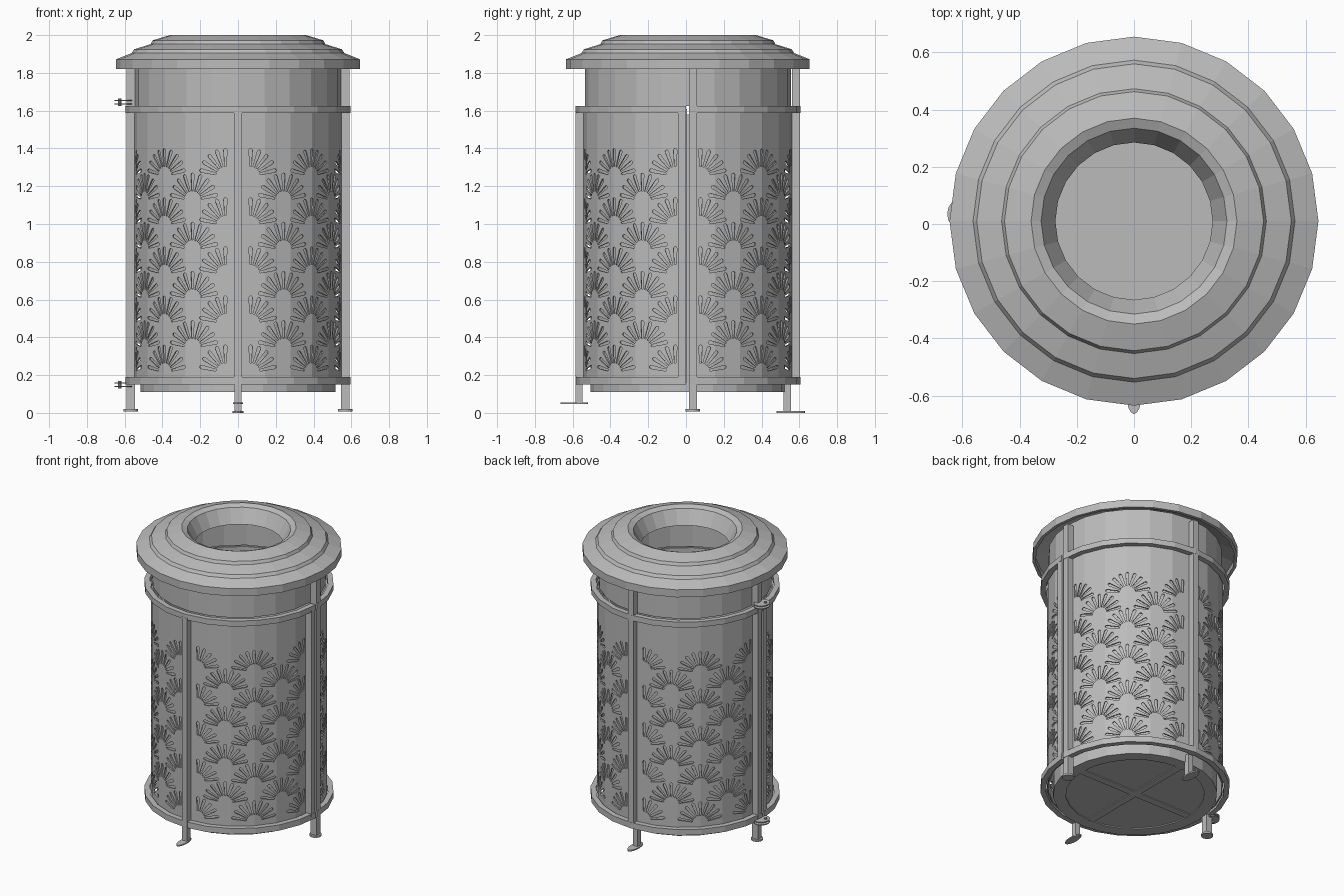
import bpy, bmesh, math
from mathutils import Vector, Matrix

cube = bpy.data.objects.get("Cube")
if cube:
    bpy.data.objects.remove(cube)

CY = 0.01            # centre of the round body
STEP = math.radians(15)

steel = bpy.data.materials.new("grey_steel")
steel.use_nodes = True
GREY = (0.5, 0.5, 0.5, 1)
steel.diffuse_color = GREY
steel.node_tree.nodes["Principled BSDF"].inputs["Base Color"].default_value = GREY


def add_mesh(name, bm, turn=0):
    bmesh.ops.recalc_face_normals(bm, faces=bm.faces)
    mesh = bpy.data.meshes.new(name)
    bm.to_mesh(mesh)
    bm.free()
    mesh.materials.append(steel)
    return place(name, mesh, turn)


def place(name, mesh, turn=0):
    obj = bpy.data.objects.new(name, mesh)
    obj.location.y = CY
    obj.rotation_euler.z = math.radians(turn)
    bpy.context.collection.objects.link(obj)
    return obj


def lathe(name, profile, start=0, end=360):
    """Revolve a closed (radius, z) profile with a facet every 15 degrees."""
    full = end - start == 360
    inner = [a for a in range(0, 361, 15) if start < a < end]
    angles = [math.radians(a) for a in [start] + inner + ([] if full else [end])]
    bm = bmesh.new()
    rings = [[bm.verts.new((r * math.cos(a), r * math.sin(a), z)) for r, z in profile]
             for a in angles]
    n = len(profile)
    pairs = list(zip(rings, rings[1:])) + ([(rings[-1], rings[0])] if full else [])
    for p, q in pairs:
        for i in range(n):
            j = (i + 1) % n
            bm.faces.new((p[i], p[j], q[j], q[i]))
    if not full:
        bm.faces.new(rings[0])
        bm.faces.new(rings[-1])
    return add_mesh(name, bm)


def tube(name, r0, r1, z0, z1, start=0, end=360):
    return lathe(name, [(r0, z0), (r1, z0), (r1, z1), (r0, z1)], start, end)


def box(name, x0, x1, y0, y1, z0, z1, turn=0):
    bm = bmesh.new()
    bmesh.ops.create_cube(bm, size=1)
    mid = Vector((x0 + x1, y0 + y1, z0 + z1)) / 2
    scale = Matrix.Diagonal((x1 - x0, y1 - y0, z1 - z0, 1))
    bmesh.ops.transform(bm, matrix=Matrix.Translation(mid) @ scale, verts=bm.verts)
    return add_mesh(name, bm, turn)


def disc(name, x, y, z0, z1, rx, ry, sides=16):
    bm = bmesh.new()
    bmesh.ops.create_cone(bm, cap_ends=True, segments=sides, radius1=1, radius2=1, depth=1)
    scale = Matrix.Diagonal((rx, ry, z1 - z0, 1))
    bmesh.ops.transform(bm, matrix=Matrix.Translation((x, y, (z0 + z1) / 2)) @ scale,
                        verts=bm.verts)
    return add_mesh(name, bm)


# Stepped lid with a funnel opening
lathe("lid", [(0.275, 1.89), (0.325, 1.985), (0.36, 2.0), (0.453, 1.972), (0.463, 1.952),
              (0.55, 1.925), (0.563, 1.905), (0.645, 1.872), (0.645, 1.82), (0.625, 1.82),
              (0.625, 1.855), (0.54, 1.89), (0.36, 1.975), (0.33, 1.97), (0.285, 1.885)])

# Upper band, inner liner and floor with a cross underneath
tube("upper_band", 0.535, 0.545, 1.625, 1.86)
tube("liner", 0.505, 0.515, 0.11, 1.58)
disc("floor", 0, 0, 0.117, 0.13, 0.51, 0.51, sides=24)
tube("floor_rim", 0.435, 0.508, 0.11, 0.12)
for turn in (0, 90):
    box("floor_cross_bar", -0.44, 0.44, -0.025, 0.025, 0.111, 0.12, turn)

# Rings of the cage: the front half is the door, the rear half is fixed
for label, z0, z1 in (("lower", 0.15, 0.19), ("upper", 1.587, 1.625)):
    tube(label + "_ring_rear", 0.56, 0.595, z0, z1, 0.5, 179.5)
    tube(label + "_ring_door", 0.56, 0.595, z0, z1, 181, 359)

# Perforated panel, drawn flat as (angle, height) and wrapped round the body
R = 0.55


def slot(cx, cz, a):
    """Tapered slot with a round outer end, pointing along angle a."""
    outline = [(0.05, 0.0045), (0.134, 0.009), (0.141, 0.007), (0.145, 0)]
    outline += [(d, -w) for d, w in outline[2::-1]]
    c, s = math.cos(a), math.sin(a)
    return [(cx + d * c - w * s, cz + d * s + w * c) for d, w in outline]


def fan(deg, z, first=0, last=8):
    u = math.radians(deg) * R
    return [slot(u, z, math.radians(12 + 19.5 * i)) for i in range(first, last + 1)]


u0, u1 = math.radians(0.6) * R, math.radians(89.4) * R
loops = [[(u0, 0.16), (u1, 0.16), (u1, 1.61), (u0, 1.61)]]
for row in range(5):
    z = 0.215 + 0.26 * row
    loops += fan(45, z) + fan(7, z, 0, 4) + fan(83, z, 4, 8)
    if row < 4:
        loops += fan(26, z + 0.13) + fan(64, z + 0.13)

curve = bpy.data.curves.new("panel_outline", "CURVE")
curve.dimensions = "2D"
curve.fill_mode = "BOTH"
curve.extrude = 0.004
for loop in loops:
    spline = curve.splines.new("POLY")
    spline.points.add(len(loop) - 1)
    for point, (u, z) in zip(spline.points, loop):
        point.co = (u, z, 0, 1)
    spline.use_cyclic_u = True
flat = bpy.data.objects.new("panel_outline", curve)
bpy.context.collection.objects.link(flat)
deps = bpy.context.evaluated_depsgraph_get()
flat_mesh = bpy.data.meshes.new_from_object(flat.evaluated_get(deps))
bpy.data.objects.remove(flat)

bm = bmesh.new()
bm.from_mesh(flat_mesh)
bpy.data.meshes.remove(flat_mesh)
bmesh.ops.remove_doubles(bm, verts=bm.verts, dist=1e-5)
for k in range(1, 6):
    bmesh.ops.bisect_plane(bm, geom=bm.verts[:] + bm.edges[:] + bm.faces[:],
                           plane_co=(k * STEP * R, 0, 0), plane_no=(1, 0, 0))
for v in bm.verts:
    a = v.co.x / R
    r = (R + v.co.z) * math.cos(STEP / 2) / math.cos(a % STEP - STEP / 2)
    v.co = (r * math.cos(a), r * math.sin(a), v.co.y)
panel = add_mesh("rear_left_panel", bm)
for name, turn in (("rear_right_panel", 90), ("door_right_panel", 180), ("door_left_panel", 270)):
    place(name, panel.data, turn)

# Posts: the front one belongs to the door, the others carry the lid
box("front_post", -0.02, 0.02, -0.595, -0.55, 0.15, 1.6)
box("rear_post", -0.02, 0.02, 0.55, 0.593, 0.15, 1.83)
for side, s in (("left", 1), ("right", -1)):
    xs = sorted((0.545 * s, 0.59 * s))
    box(side + "_post", *xs, 0.005, 0.048, 0.02, 1.83)
    box(side + "_door_post", *xs, -0.052, -0.01, 0.17, 1.6)
    disc(side + "_foot", 0.568 * s, 0.026, 0.008, 0.02, 0.038, 0.038)

# Front pedal and long rear foot on short legs
box("front_leg", -0.018, 0.018, -0.595, -0.557, 0.055, 0.16)
disc("front_pedal", 0, -0.602, 0.048, 0.056, 0.027, 0.073)
box("rear_leg", -0.018, 0.018, 0.505, 0.545, 0.005, 0.16)
disc("rear_foot", 0, 0.545, 0, 0.009, 0.03, 0.075)

# Door hinges on the right side
for z in (0.15, 1.645):
    for dz in (-0.01, 0.008):
        disc("hinge_plate", -0.605, 0.025, z + dz - 0.003, z + dz + 0.003, 0.048, 0.055)
    disc("hinge_pin", -0.627, 0.015, z - 0.02, z + 0.02, 0.01, 0.01, sides=10)
